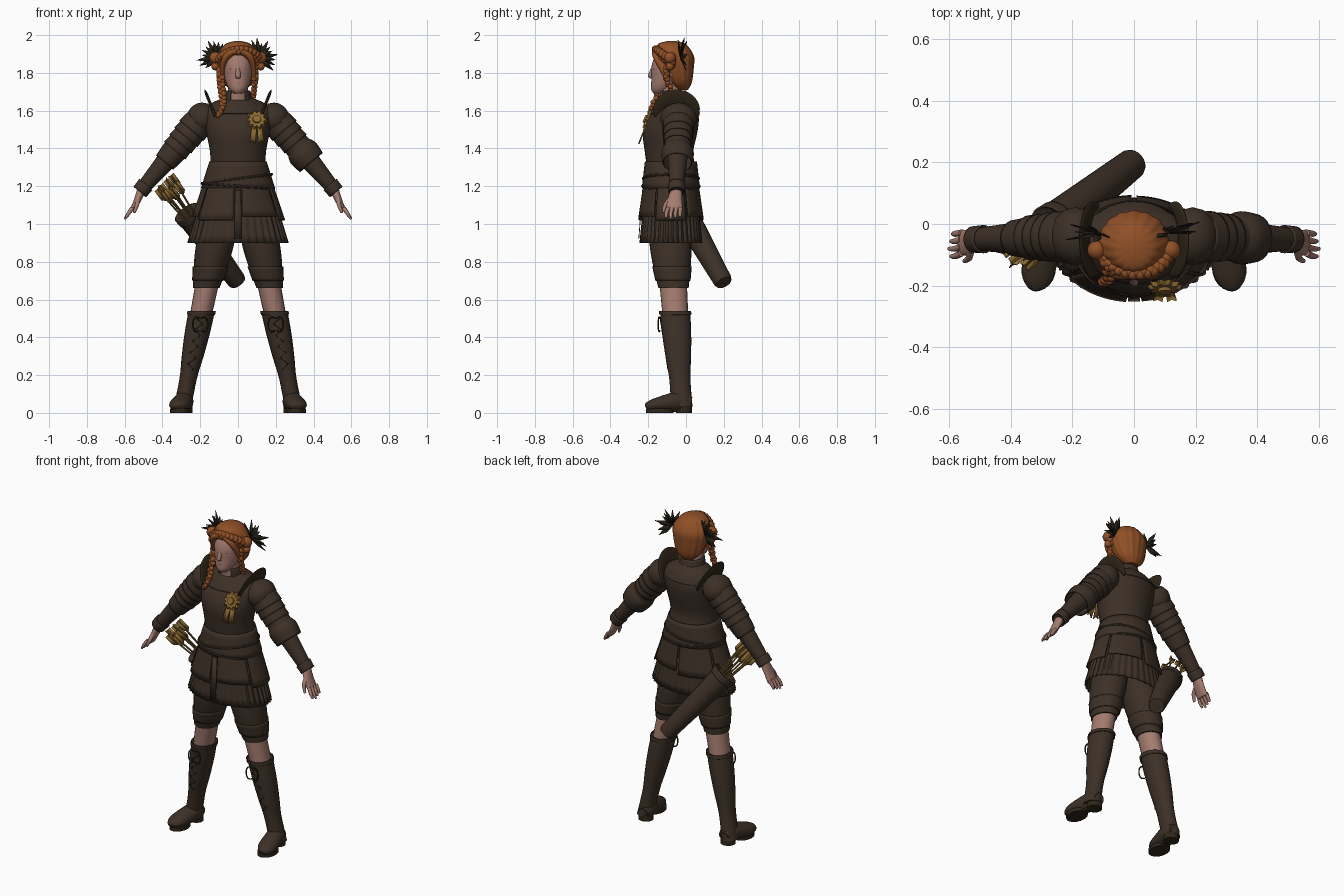
import bpy, bmesh, math, random
from math import cos, sin, pi
from mathutils import Vector, Matrix

random.seed(4)
if "Cube" in bpy.data.objects:
    bpy.data.objects.remove(bpy.data.objects["Cube"])


def material(name, red, green, blue):
    m = bpy.data.materials.new(name)
    m.use_nodes = True
    m.diffuse_color = (red, green, blue, 1)
    m.node_tree.nodes["Principled BSDF"].inputs["Base Color"].default_value = m.diffuse_color
    return m


leather = material("brown leather", .047, .03, .02)
dark = material("dark leather", .03, .02, .01)
skin = material("skin", .37, .2, .16)
lips = material("lips", .25, .1, .09)
hair = material("red hair", .28, .08, .02)
gold = material("old gold", .25, .14, .03)
leaf = material("dark leaves", .02, .016, .01)


def finish(name, bm, mat, thick=0):
    bmesh.ops.recalc_face_normals(bm, faces=bm.faces)
    for face in bm.faces:
        face.smooth = True
    for edge in bm.edges:
        edge.smooth = edge.calc_face_angle(0) < .7
    mesh = bpy.data.meshes.new(name)
    bm.to_mesh(mesh)
    bm.free()
    mesh.materials.append(mat)
    ob = bpy.data.objects.new(name, mesh)
    bpy.context.collection.objects.link(ob)
    if thick:
        mod = ob.modifiers.new("thickness", "SOLIDIFY")
        mod.thickness, mod.offset = thick, 0


def spline(points, steps):
    """Smooth curve through rows of numbers."""
    out = []
    for i in range(len(points) - 1):
        before, a = points[max(i - 1, 0)], points[i]
        b, after = points[i + 1], points[min(i + 2, len(points) - 1)]
        for j in range(steps):
            t = j / steps
            out.append([q + t / 2 * (r - p + t * (2*p - 5*q + 4*r - s + t * (3*(q - r) + s - p)))
                        for p, q, r, s in zip(before, a, b, after)])
    return out + [list(points[-1])]


def loft(name, rings, mat, n=20, steps=4, flat=False, cap=True, arc=None, fold=0, k=0, thick=0):
    """Skin elliptical rings (x, y, z, rx, ry), level if flat, else square to the path."""
    rings = spline(rings, steps)
    centres = [Vector(r[:3]) for r in rings]
    start, end = [math.radians(a) for a in arc or (0, 360)]
    bm, rows, u = bmesh.new(), [], None
    for i, ring in enumerate(rings):
        ahead, behind = centres[min(i + 1, len(rings) - 1)], centres[max(i - 1, 0)]
        t = Vector((0, 0, 1)) if flat else (ahead - behind).normalized()
        if u is None:
            u = Vector((0, 0, 1)) if abs(t.y) > .85 else Vector((0, 1, 0))
        u = (u - t * u.dot(t)).normalized()
        v = u.cross(t)
        row = []
        for j in range(n + 1 if arc else n):
            a = start + (end - start) * j / n
            f = 1 + fold * cos(k * a)
            row.append(bm.verts.new(centres[i] + v * ring[3] * f * cos(a) + u * ring[4] * f * sin(a)))
        rows.append(row)
    for low, high in zip(rows, rows[1:]):
        for j in range(n):
            m = (j + 1) % len(low)
            bm.faces.new((low[j], low[m], high[m], high[j]))
    if cap and not arc:
        bm.faces.new(rows[0])
        bm.faces.new(rows[-1])
    finish(name, bm, mat, thick)


def tube(name, points, r, mat, steps=4):
    loft(name, [(*p, r, r) for p in points], mat, 8, steps)


def shell(name, rings, n=36, **kw):
    """Thin open band of leather."""
    loft(name, rings, leather, n, cap=False, thick=.006, **kw)


def blobs(name, items, mat):
    bm = bmesh.new()
    for centre, radii in items:
        place = Matrix.Translation(centre) @ Matrix.Diagonal((*radii, 1))
        bmesh.ops.create_uvsphere(bm, u_segments=14, v_segments=9, radius=1, matrix=place)
    finish(name, bm, mat)


def plates(name, polygons, mat, thick=.004):
    bm = bmesh.new()
    for polygon in polygons:
        bm.faces.new([bm.verts.new(p) for p in polygon])
    finish(name, bm, mat, thick)


def braid(name, points, r):
    path = [Vector(p) for p in spline(points, 5)]
    items = []
    for i, p in enumerate(path):
        s = r * (1 - .3 * i / len(path))
        for d in (-s, s):
            items.append((p + Vector((d, (i % 2 - .5) * s, d)) * .4, (s, s, s)))
    blobs(name, items, hair)


def hip(z, grow=0):
    """Level ring on the flaring line from waist to skirt hem."""
    drop = 1.2 - z
    return 0, -.08, z, .18 + .3 * drop + grow, .14 + .1 * drop + grow


def leg(z, r):
    """Level ring on the slanting leg."""
    return .3 - .2 * z, -.02 - .07 * z, z, r, r + .01


def arm(t, grow=0):
    """Ring on the tapering arm, from shoulder to wrist."""
    x, y, z = Vector((.19, -.04, 1.56)).lerp((.52, -.05, 1.17), t)
    r = .075 - .04 * t + grow
    return x, y, z, r, r


# Head
loft("head", [(0, -.145, 1.69, .02, .025), (0, -.13, 1.715, .047, .055), (0, -.1, 1.77, .07, .083),
              (0, -.09, 1.85, .076, .09), (0, -.08, 1.93, .05, .06)], skin, 28, flat=True)
loft("neck", [(0, -.07, 1.6, .06, .06), (0, -.09, 1.76, .05, .055)], skin, flat=True)
loft("nose", [(0, -.17, 1.84, .008, .008), (0, -.19, 1.785, .014, .012), (0, -.18, 1.77, .01, .008)],
     skin, 12, flat=True)
blobs("mouth", [((0, -.177, z), (.02, .008, .005)) for z in (1.739, 1.747)], lips)
blobs("eyes", [((x, -.168, 1.82), (.013, .005, .005)) for x in (-.03, .03)], lips)
blobs("ears", [((x, -.07, 1.81), (.01, .02, .03)) for x in (-.08, .08)], skin)

# Hair: cap, locks framing the face, braids and buns
loft("hair", [(0, -.02, 1.71, .035, .03), (0, -.03, 1.75, .08, .06), (0, -.05, 1.83, .107, .09),
              (0, -.06, 1.89, .11, .1), (0, -.075, 1.95, .07, .075), (0, -.075, 1.968, .02, .025)],
     hair, 96, flat=True, fold=.018, k=16)
halo = [(.11 * cos(a * pi / 6), -.07 - .09 * sin(a * pi / 6), 1.85 + .07 * sin(a * pi / 6)) for a in range(7)]
braid("crown_braid", halo, .021)
braid("right_braid", [(-.09, -.1, 1.82), (-.09, -.12, 1.75), (-.08, -.17, 1.64), (-.1, -.19, 1.58)], .018)
braid("left_braid", [(.085, -.1, 1.82), (.09, -.1, 1.76), (.08, -.06, 1.67)], .016)
leaves, buns = [], []
for s in (-1, 1):
    loft("side_lock", [(s * .01, -.16, 1.92, .015, .02), (s * .06, -.155, 1.89, .018, .022),
                       (s * .08, -.12, 1.83, .015, .025), (s * .083, -.1, 1.77, .008, .014)], hair, 14)
    buns += [((s * .12, -.085, z), (r, r, r)) for z, r in ((1.88, .032), (1.835, .022))]
    for i in range(10):
        a = math.radians(112 - i * 17)
        d = Vector((s * cos(a), random.uniform(-.35, .4), sin(a))).normalized()
        base, w = Vector((s * .11, -.03, 1.88)), d.cross((.3, 1, .2)).normalized() * .014
        d *= random.uniform(.08, .115)
        leaves.append([base, base + d / 2 + w, base + d, base + d / 2 - w])
blobs("hair_buns", buns, hair)
plates("leaf_wreath", leaves, leaf)

# Torso, collar and belts
loft("torso", [hip(1.1, -.01), hip(1.2), hip(1.3), (0, -.09, 1.38, .148, .128), (0, -.085, 1.48, .167, .144),
               (0, -.07, 1.55, .178, .138), (0, -.055, 1.6, .183, .115), (0, -.05, 1.64, .14, .09),
               (0, -.055, 1.67, .07, .065)], leather, 40, flat=True)
shell("gorget", [(0, -.06, 1.585, .165, .132), (0, -.055, 1.635, .12, .1), (0, -.06, 1.655, .08, .075)], flat=True)
shell("collar", [(0, -.06, 1.635, .078, .078), (0, -.07, 1.705, .062, .066)], flat=True, arc=(-56, 236))
shell("peplum", [hip(1.33, .008), hip(1.19, .01)], flat=True)
for name, z, tilt in (("waist_belt", 1.24, .13), ("hip_belt", 1.2, -.08)):
    x, y, z, rx, ry = hip(z, .01)
    turns = [i * pi / 4 for i in range(9)]
    tube(name, [(rx * cos(a), y + ry * sin(a), z + tilt * rx * cos(a)) for a in turns], .008, leather)

# Skirt: pleats below, split plates above
shell("pleated_skirt", [hip(1.12, -.01), hip(.9, -.01)], 216, flat=True, fold=.022, k=36)
for i in range(6):
    middle = 60 * i - 60
    shell(f"tasset_{i}", [hip(1.22, .005), hip(1.04 - .02 * (i % 2), .013)], 12, flat=True,
          arc=(middle - 28 + 4 * (i == 0), middle + 28 - 4 * (i == 5)))
plates("front_strip", [[(-.016, -.23, 1.18), (.016, -.23, 1.18), (.02, -.25, .92), (-.02, -.25, .92)]], leather)

for s, side in ((1, "left"), (-1, "right")):
    def flip(rings):
        return [(s * r[0], *r[1:]) for r in rings]

    def part(name, rings, mat=leather, **kw):
        loft(f"{side}_{name}", flip(rings), mat, **kw)

    def band(name, rings, **kw):
        shell(f"{side}_{name}", flip(rings), 24, **kw)

    # Arm with overlapping shoulder plates
    part("arm", [arm(0), arm(1)])
    blobs(f"{side}_shoulder", [((s * .19, -.04, 1.56), (.083, .096, .083))], leather)
    for i in range(4):
        t = .05 + .09 * i
        band(f"shoulder_plate_{i}", [arm(t, .004), arm(t + .12, .013)])
    arch = [(sin(i * pi / 6), cos(i * pi / 6)) for i in range(7)]
    part("shoulder_flange", [(.12 + .04 * h, -.05 - .11 * c, 1.57 + .1 * h, .008, .01 + .035 * h)
                             for h, c in arch], dark)

    # Elbow guard, puffed out on the left only
    puff = .02 if s > 0 else 0
    band("elbow_guard", [arm(.38, .004), arm(.47, .007 + puff), arm(.6, .005 + puff)])
    band("cuff", [arm(.9, .004), arm(1, .005)])

    # Hand
    part("palm", [(.51, -.05, 1.18, .024, .03), (.535, -.06, 1.12, .018, .04), (.56, -.06, 1.07, .014, .042)], skin)
    for i in range(4):
        y, drop = -.095 + .022 * i, .006 * abs(i - 1)
        part(f"finger_{i}", [(.56, y, 1.085, .011, .011), (.58, y * 1.1, 1.055, .01, .01),
                             (.6 - drop, y * 1.1, 1.025 + drop, .006, .006)], skin, n=10)
    part("thumb", [(.53, -.085, 1.13, .013, .013), (.535, -.11, 1.1, .011, .011),
                   (.55, -.12, 1.06, .007, .007)], skin, n=10)

    # Leg, boot and laces
    part("thigh", [leg(1, .1), leg(.88, .1), leg(.78, .09), leg(.66, .07)], flat=True)
    band("thigh_band", [leg(.775, .092), leg(.7, .08)], flat=True)
    part("knee", [leg(.7, .063), leg(.5, .058)], skin, flat=True)
    part("boot", [leg(.535, .07), leg(.42, .067), leg(.3, .058), leg(.18, .046), leg(.03, .047)], flat=True)
    band("boot_rim", [leg(.54, .072), leg(.52, .072)], flat=True)
    part("foot", [(.28, .024, .05, .035, .035), (.285, -.03, .06, .05, .055), (.31, -.15, .045, .055, .037),
                  (.315, -.2, .035, .035, .024), (.315, -.212, .03, .014, .012)])
    part("sole", [(.306, -.14, z, .053, .073) for z in (0, .022)], dark, flat=True)
    part("heel", [(.285, -.01, z, .044, .042) for z in (0, .04)], dark, flat=True)
    heights = [.5 - .03 * i for i in range(10)]
    zigzag = [(s * (.3 - .2 * z + .018 * (-1) ** i), -.06 - .15 * z, z) for i, z in enumerate(heights)]
    tube(f"{side}_laces", zigzag, .004, dark, 1)
    for d in (-1, 1):
        loop = [(s * (.2 + d * .04 * sin(a / 2)), -.137 - .01 * sin(a / 2), .5 + .02 * sin(a) - .01 * a)
                for a in range(7)]
        tube(f"{side}_lace_bow", loop, .004, dark)

# Rosette on the chest
centre, out, down = Vector((.1, -.2, 1.55)), Vector((0, -.93, .37)), Vector((0, -.37, -.93))
right = Vector((1, 0, 0))
for name, r, height, wave in (("rosette", .052, .014, .14), ("rosette_centre", .026, .024, 0)):
    loft(name, [(*centre, r, r), (*(centre + out * height), r * .8, r * .8)], gold, 60, 1, fold=wave, k=10)
tail = ((0, .03), (.026, .03), (.038, .125), (.022, .115), (.008, .135))
plates("rosette_ribbons", [[centre + right * d * w + down * drop for w, drop in tail] for d in (-1, 1)], gold, .008)

# Quiver with arrows
bottom, top = Vector((0, .2, .69)), Vector((-.27, -.01, 1.06))
axis = (top - bottom).normalized()
u = axis.cross(right).normalized()
v = axis.cross(u)


def quiver_ring(point, along, r):
    return *(point + axis * along), r, r


loft("quiver", [quiver_ring(bottom, 0, .044), quiver_ring(bottom, .015, .05), quiver_ring(top, 0, .07),
                quiver_ring(top, -.05, .045)], leather, 28, 1)
shell("quiver_rim", [quiver_ring(top, -.04, .07), quiver_ring(top, 0, .073)])
vanes = []
for i in range(8):
    a = i * math.tau / 7
    side = u * cos(a) + v * sin(a) if i < 7 else Vector()
    tip = top + axis * random.uniform(.18, .23) + side * .052
    tube(f"arrow_{i}", [top - axis * .05 + side * .03, tip], .005, gold, 1)
    for k in range(3):
        b = a + k * math.tau / 3
        w = (u * cos(b) + v * sin(b)) * .02
        vanes.append([tip, tip + w, tip + w - axis * .065, tip - axis * .085])
plates("arrow_feathers", vanes, gold, .003)
